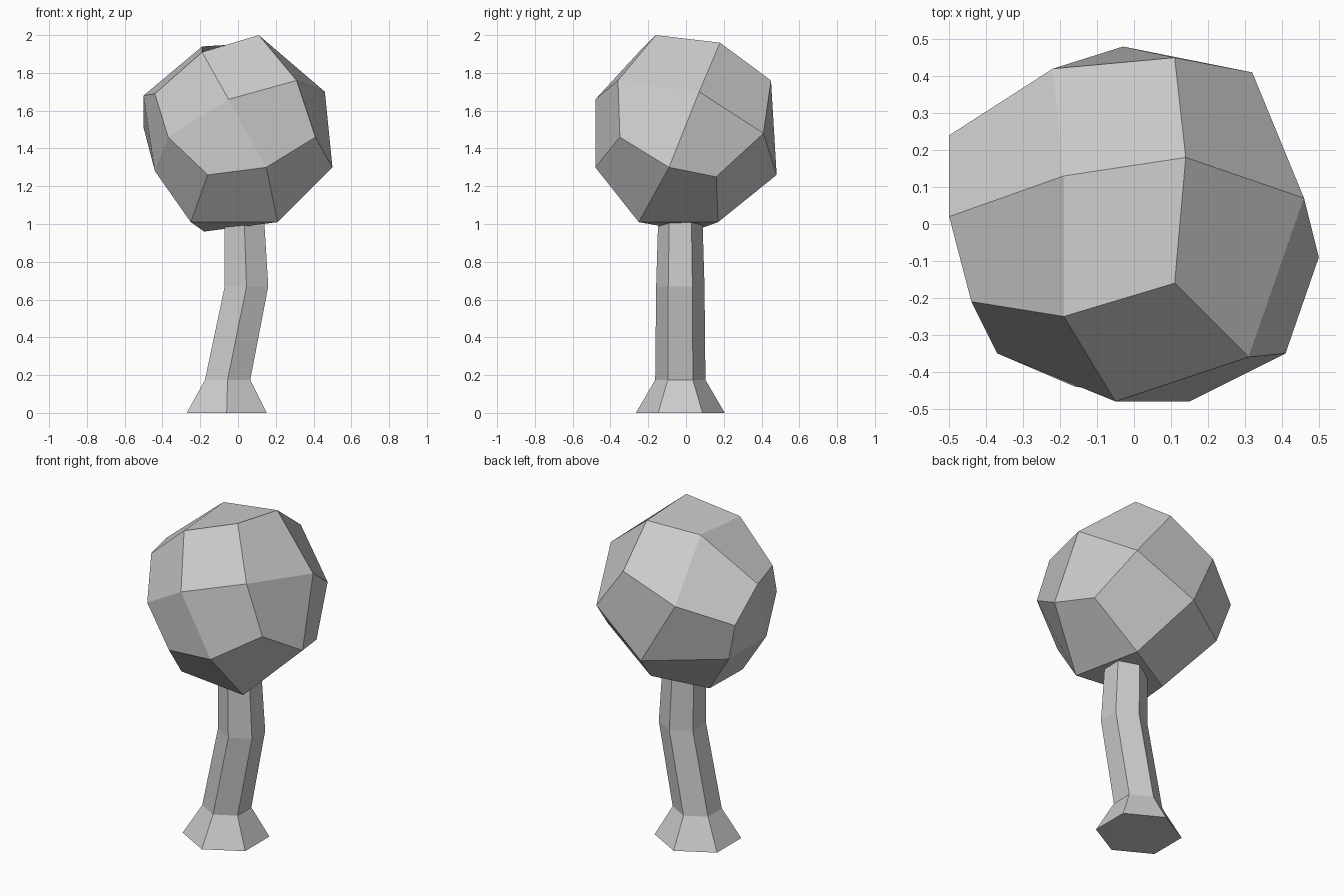
import bpy
import bmesh
from math import cos, sin, pi
from mathutils import Vector

default_cube = bpy.data.objects.get("Cube")
if default_cube:
    bpy.data.objects.remove(default_cube, do_unlink=True)


def make_material(name, colour):
    material = bpy.data.materials.new(name)
    material.use_nodes = True
    material.diffuse_color = colour
    shader = next(n for n in material.node_tree.nodes if n.type == 'BSDF_PRINCIPLED')
    shader.inputs["Base Color"].default_value = colour
    shader.inputs["Roughness"].default_value = 1
    return material


def make_object(name, bm, material):
    bmesh.ops.recalc_face_normals(bm, faces=bm.faces)
    mesh = bpy.data.meshes.new(name)
    bm.to_mesh(mesh)
    bm.free()
    mesh.materials.append(material)
    obj = bpy.data.objects.new(name, mesh)
    bpy.context.collection.objects.link(obj)
    return obj


light_grey = make_material("light grey", (0.6, 0.6, 0.6, 1))

# Trunk: a bent six-sided tube with a flared foot
SIDES = 6
TRUNK_Y = -0.03
STRETCH_X = 1.04
trunk_profile = [  # centre x, height, radius
    (-0.06, 0, 0.235),
    (-0.055, 0.175, 0.133),
    (0.045, 0.67, 0.128),
    (0.03, 1.1, 0.115),
]

bm = bmesh.new()
rings = []
for centre_x, height, radius in trunk_profile:
    ring = []
    for step in range(SIDES):
        angle = 2 * pi * step / SIDES
        x = centre_x + STRETCH_X * radius * sin(angle)
        y = TRUNK_Y - radius * cos(angle)
        ring.append(bm.verts.new((x, y, height)))
    rings.append(ring)
for lower, upper in zip(rings, rings[1:]):
    for step in range(SIDES):
        following = (step + 1) % SIDES
        bm.faces.new((lower[step], lower[following], upper[following], upper[step]))
bm.faces.new(rings[0])
bm.faces.new(rings[-1])
make_object("trunk", bm, light_grey)

# Crown: a once-divided cube, tilted and pulled into an uneven ball.
# Each layer holds three rows of three points, in hundredths of a unit.
crown_layers = {
    1: [
        [(-44, -21, 169), (-19, -25, 191), (11, -16, 200)],
        [(-50, 2, 168), (-19, 13, 194), (14, 18, 196)],
        [(-50, 24, 151), (-22, 42, 162), (11, 45, 176)],
    ],
    0: [
        [(-37, -35, 146), (-5, -48, 166), (31, -36, 176)],
        [(-44, -15, 128), None, (46, 7, 170)],
        [(-43, 20, 127), (-3, 48, 126), (32, 41, 148)],
    ],
    -1: [
        [(-16, -44, 126), (15, -48, 130), (41, -35, 146)],
        [(-25, -19, 101), (21, -25, 101), (50, -9, 130)],
        [(-18, 3, 96), (12, 17, 101), (42, 16, 125)],
    ],
}

bm = bmesh.new()
bmesh.ops.create_cube(bm, size=2)
bmesh.ops.subdivide_edges(bm, edges=bm.edges[:], cuts=1, use_grid_fill=True)
for vert in bm.verts:
    column, row, layer = (round(value) for value in vert.co)
    point = crown_layers[layer][row + 1][column + 1]
    vert.co = Vector(point) / 100
make_object("crown", bm, light_grey)
